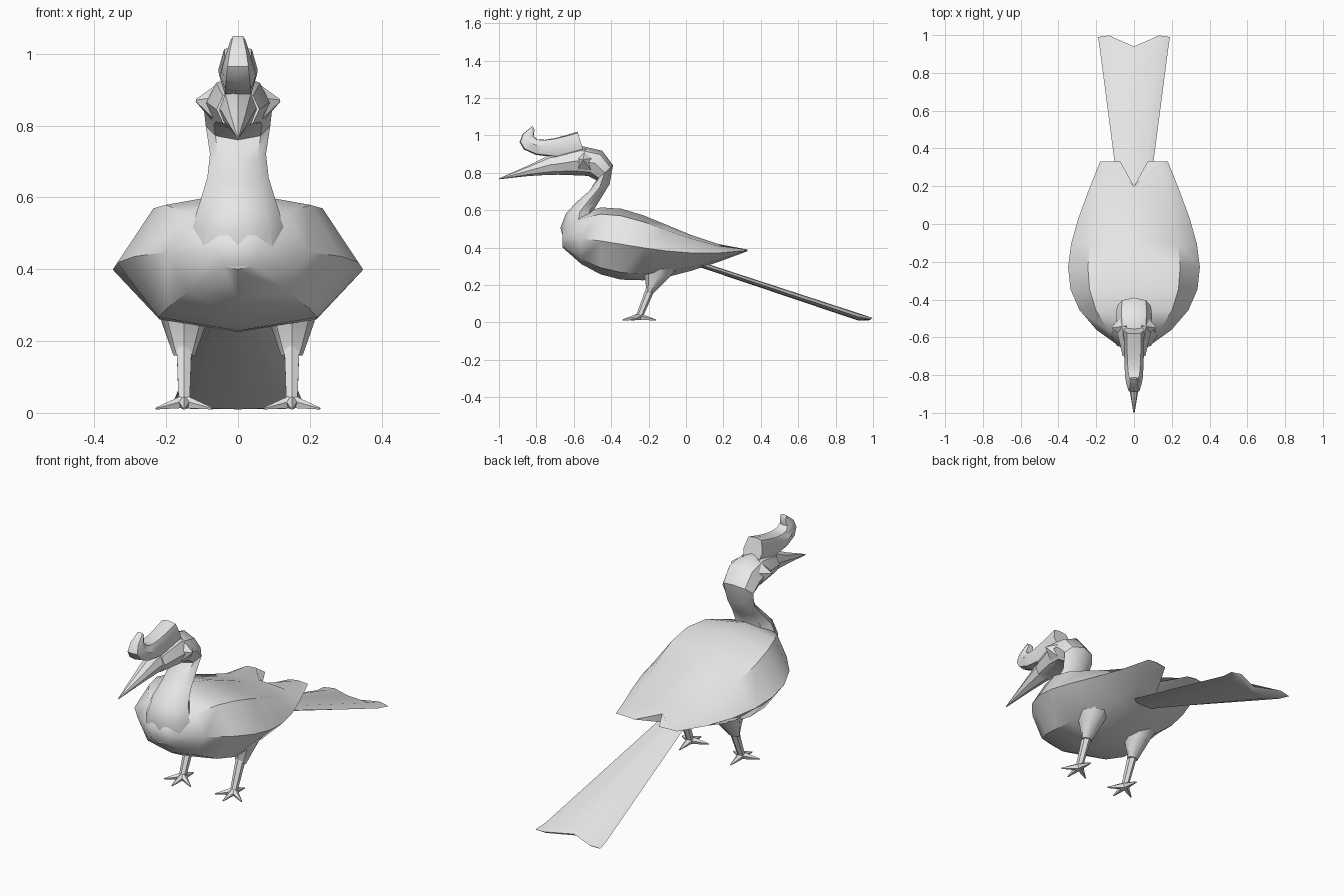
import bpy, bmesh, math
from mathutils import Vector
from mathutils.geometry import interpolate_bezier

cube = bpy.data.objects.get("Cube")
if cube:
    bpy.data.objects.remove(cube, do_unlink=True)

shade = .8
colour = (shade, shade, shade, 1)
grey = bpy.data.materials.new("pale_grey")
grey.use_nodes = True
grey.diffuse_color = colour
grey.node_tree.nodes["Principled BSDF"].inputs["Base Color"].default_value = colour


def finish(name, bm):
    """Turn a bmesh into a grey object with smooth faces and sharp edges."""
    bmesh.ops.recalc_face_normals(bm, faces=bm.faces)
    mesh = bpy.data.meshes.new(name)
    bm.to_mesh(mesh)
    bm.free()
    mesh.materials.append(grey)
    part = bpy.data.objects.new(name, mesh)
    bpy.context.scene.collection.objects.link(part)
    bpy.ops.object.select_all(action='DESELECT')
    part.select_set(True)
    bpy.context.view_layer.objects.active = part
    bpy.ops.object.shade_smooth_by_angle(angle=math.radians(40))


def bend(count, *controls):
    """Points along one Bezier arc given by start, two handles and end."""
    return interpolate_bezier(*[Vector(point) for point in controls], count)


def loft(name, lower, upper, corner=.15, centre=0, notch=0, taper=0):
    """Skin eight-sided rings between a lower edge (0, y, z) and an
    upper edge (half width, y, z)."""
    bm = bmesh.new()
    rings = []
    for index, (low, high) in enumerate(zip(lower, upper)):
        low, high = Vector(low), Vector(high)
        along = index / (len(upper) - 1)
        half = [(0, 0), (.7 - taper * along ** 2, corner), (1, .5), (.7, 1 - corner), (0, 1)]
        outline = half + [(-across, up) for across, up in half[-2:0:-1]]
        ring = []
        for across, up in outline:
            spot = low.lerp(high, up)
            spot.x = centre + across * high.x
            ring.append(bm.verts.new(spot))
        rings.append(ring)
    # Pull the middle of the last ring forward to cut a notch
    for vert in (rings[-1][0], rings[-1][4]):
        vert.co.y -= notch
    for ring, following in zip(rings, rings[1:]):
        for i in range(len(ring)):
            bm.faces.new((ring[i - 1], ring[i], following[i], following[i - 1]))
    bm.faces.new(rings[0])
    bm.faces.new(rings[-1])
    finish(name, bm)


def spike(name, start, end, base_radius, tip_radius, sides=6):
    """Tapered rod from one point to another."""
    start, end = Vector(start), Vector(end)
    axis = end - start
    matrix = axis.to_track_quat('Z', 'Y').to_matrix().to_4x4()
    matrix.translation = (start + end) / 2
    bm = bmesh.new()
    bmesh.ops.create_cone(bm, cap_ends=True, segments=sides, radius1=base_radius,
                          radius2=tip_radius, depth=axis.length, matrix=matrix)
    finish(name, bm)


# Body with folded wings, thin and notched at the rear
loft("body",
     bend(9, (0, -.66, .4), (0, -.4, .12), (0, -.1, .22), (0, .33, .38)),
     bend(9, (.06, -.66, .5), (.5, -.4, .8), (.35, -.1, .43), (.18, .33, .39)),
     corner=.1, notch=.13, taper=.3)

# Curved neck, then the head that turns forward from it
loft("neck",
     bend(6, (0, -.64, .4), (0, -.76, .6), (0, -.5, .66), (0, -.48, .76)),
     bend(6, (.15, -.42, .44), (.12, -.62, .62), (.05, -.38, .64), (.09, -.39, .84)))
loft("head",
     bend(4, (0, -.48, .76), (0, -.5, .8), (0, -.6, .78), (0, -.7, .79)),
     bend(4, (.09, -.39, .84), (.1, -.42, .94), (.1, -.54, .98), (.06, -.7, .9)))

# Long pointed beak
loft("beak",
     bend(4, (0, -.6, .79), (0, -.75, .79), (0, -.8, .79), (0, -1, .765)),
     bend(4, (.07, -.6, .92), (.04, -.75, .92), (.04, -.8, .84), (.003, -1, .77)))

# Casque curling up at its front
loft("casque",
     bend(7, (0, -.54, .89), (0, -.9, .85), (0, -.96, .97), (0, -.82, 1.05)),
     bend(7, (.055, -.58, 1.02), (.05, -.7, .98), (.05, -.85, .94), (.02, -.81, 1.03)),
     corner=.05)

# Long straight tail with a notched end
loft("tail",
     [(0, 0, .32), (0, .92, .01), (0, .98, .01)],
     [(.06, 0, .35), (.18, .92, .05), (.19, 1, .025)],
     corner=.1, notch=.06)

# Paired parts
toes = {"inner": -60, "middle": 0, "outer": 60, "hind": 180}
for side, sign in (("left", 1), ("right", -1)):
    leg = sign * .15
    spike(side + "_cheek", (sign * .05, -.54, .86), (sign * .117, -.55, .87), .07, .004, 5)
    spike(side + "_neck_feather", (sign * .1, -.55, .53), (sign * .16, -.56, .48), .04, .003, 3)
    loft(side + "_thigh",
         [(0, -.26, .32), (0, -.22, .24), (0, -.21, .16)],
         [(.09, .03, .36), (.06, -.08, .25), (.03, -.17, .16)], centre=leg)
    ankle = Vector((leg, -.25, .03))
    spike(side + "_shank", (leg, -.19, .18), ankle, .024, .018)
    for toe, degrees in toes.items():
        turn = math.radians(degrees)
        reach = Vector((sign * math.sin(turn), -math.cos(turn), -.2)) * .09
        spike(f"{side}_{toe}_toe", ankle, ankle + reach, .02, .003, 5)
